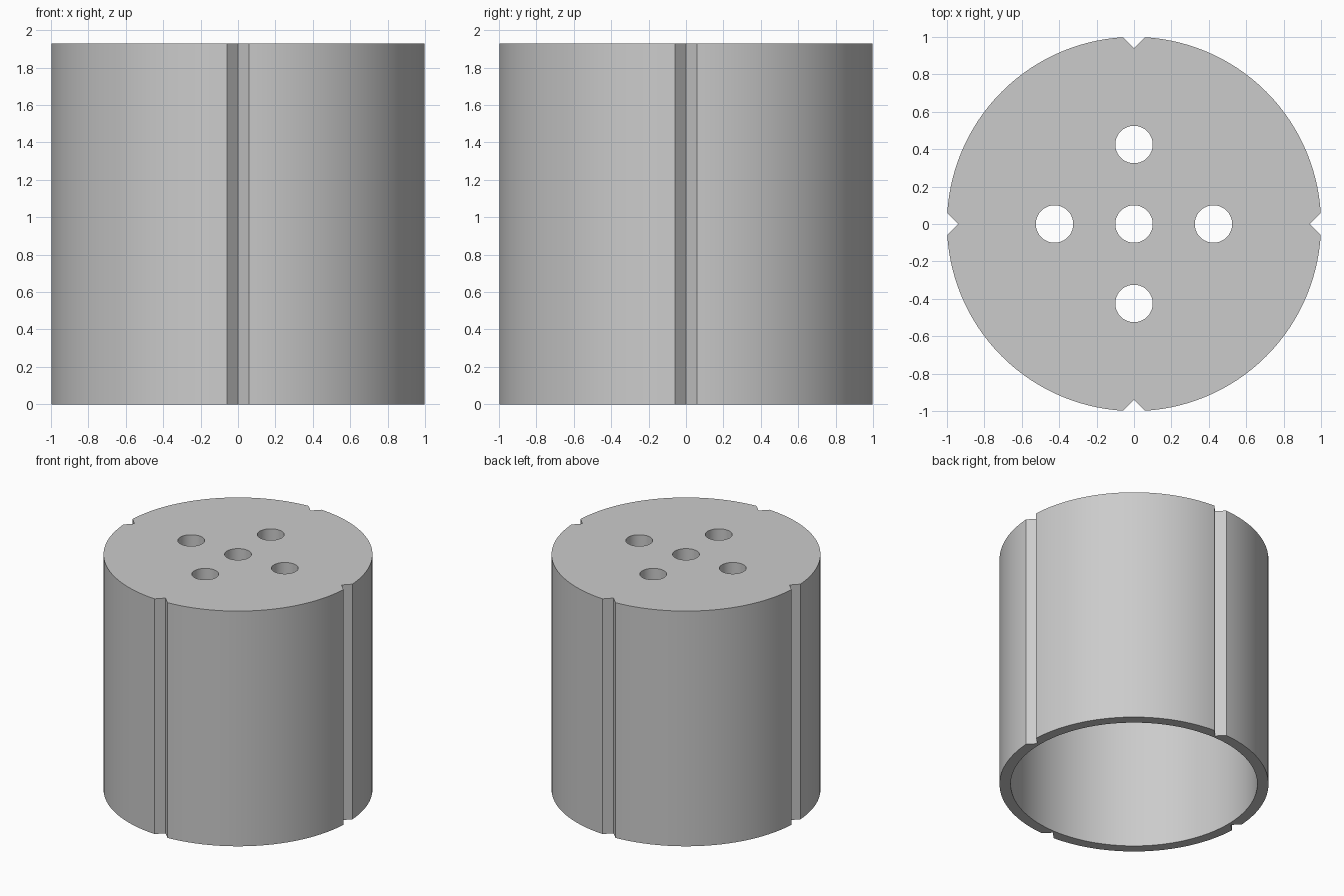
import bpy
import math
from mathutils import Matrix

HEIGHT = 1.93
CAP = 0.12
INNER_RADIUS = 0.917
HOLE_RADIUS = 0.1
HOLE_OFFSET = 0.425

cube = bpy.data.objects.get("Cube")
if cube:
    bpy.data.objects.remove(cube, do_unlink=True)

grey = bpy.data.materials.new("plain_grey")
grey.use_nodes = True
colour = (0.6, 0.6, 0.6, 1)
grey.diffuse_color = colour
grey.node_tree.nodes["Principled BSDF"].inputs["Base Color"].default_value = colour


def cylinder(name, radius, bottom, top, x=0, y=0, sides=128):
    bpy.ops.mesh.primitive_cylinder_add(
        vertices=sides, radius=radius, depth=top - bottom,
        location=(x, y, (bottom + top) / 2))
    obj = bpy.context.object
    obj.name = name
    obj.data.materials.append(grey)
    return obj


def cut(target, cutter):
    bpy.context.view_layer.objects.active = target
    mod = target.modifiers.new("cut", 'BOOLEAN')
    mod.operation = 'DIFFERENCE'
    mod.solver = 'EXACT'
    mod.object = cutter
    bpy.ops.object.modifier_apply(modifier=mod.name)
    bpy.data.objects.remove(cutter, do_unlink=True)


# Cup body, open at the bottom
body = cylinder("cup_body", 1, 0, HEIGHT)
cut(body, cylinder("cavity_cutter", INNER_RADIUS, -0.1, HEIGHT - CAP))

# Centre hole and four holes around it in the cap
spots = [(0, 0)]
for i in range(4):
    angle = i * math.pi / 2
    spots.append((HOLE_OFFSET * math.cos(angle), HOLE_OFFSET * math.sin(angle)))
for x, y in spots:
    cut(body, cylinder("hole_cutter", HOLE_RADIUS, HEIGHT - 2 * CAP,
                       HEIGHT + 0.1, x, y, 48))

# Four V grooves down the outside wall
for i in range(4):
    mesh = bpy.data.meshes.new("groove_cutter")
    profile = [(0.94, 0), (1.04, -0.1), (1.04, 0.1)]
    points = [(x, y, z) for z in (-0.1, HEIGHT + 0.1) for x, y in profile]
    mesh.from_pydata(points, [], [(2, 1, 0), (3, 4, 5), (0, 1, 4, 3),
                                  (1, 2, 5, 4), (2, 0, 3, 5)])
    mesh.transform(Matrix.Rotation(i * math.pi / 2, 4, 'Z'))
    mesh.materials.append(grey)
    groove = bpy.data.objects.new("groove_cutter", mesh)
    bpy.context.collection.objects.link(groove)
    cut(body, groove)

# Smooth round walls with crisp edges
bpy.ops.object.select_all(action='DESELECT')
body.select_set(True)
bpy.context.view_layer.objects.active = body
bpy.ops.object.shade_smooth_by_angle(angle=math.radians(30))
